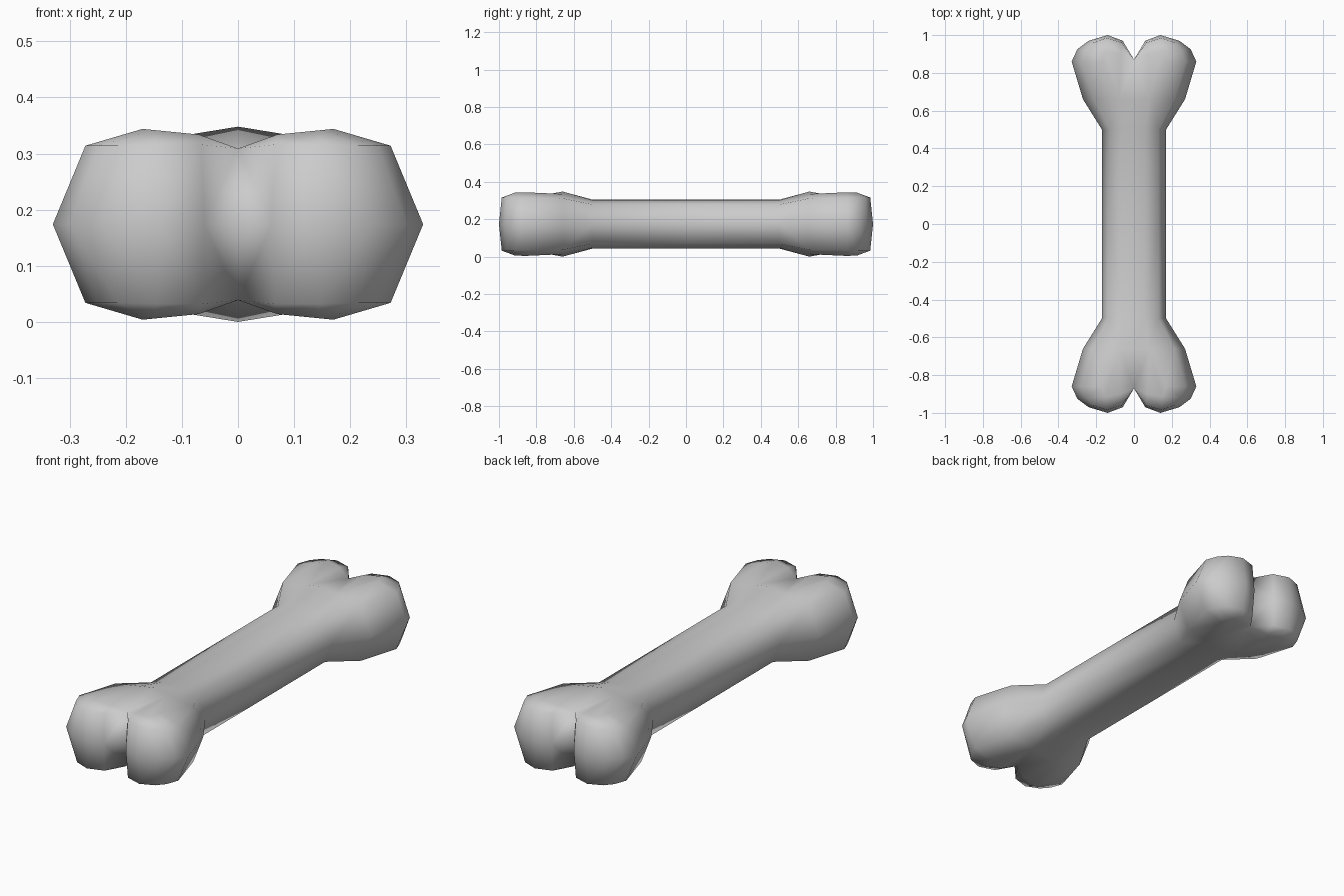
import bpy, bmesh
from mathutils import Vector

if "Cube" in bpy.data.objects:
    bpy.data.objects.remove(bpy.data.objects["Cube"])

MID = 0.174  # height of the symmetry plane

# One eighth of the bone, heights relative to the mid plane.
# Each column: (equator x, y), (shoulder x, y, z)
columns = [
    ((0.17, 0.00), (0.13, 0.00, 0.105)),    # shaft middle
    ((0.17, 0.50), (0.13, 0.50, 0.105)),    # shaft end
    ((0.27, 0.66), (0.215, 0.66, 0.138)),   # flare
    ((0.33, 0.86), (0.272, 0.86, 0.140)),   # widest point of knob
    ((0.30, 0.925), (0.25, 0.92, 0.140)),
    ((0.24, 0.97), (0.215, 0.96, 0.140)),
    ((0.14, 1.00), (0.145, 0.985, 0.142)),  # tip of knob
    ((0.06, 0.97), (0.065, 0.96, 0.142)),
    ((0.00, 0.87), (0.00, 0.87, 0.135)),    # cleft
]
# Points on the upper surface
upper = {
    "t0": (0.06, 0.00, 0.126), "c0": (0, 0.00, 0.131),
    "tA": (0.06, 0.50, 0.126), "cA": (0, 0.50, 0.131),
    "tB": (0.08, 0.66, 0.161), "cB": (0, 0.66, 0.174),
    "tC": (0.17, 0.86, 0.170), "tF": (0.15, 0.915, 0.168),
    "tG": (0.07, 0.90, 0.160),
}

bm = bmesh.new()
eq = [bm.verts.new((x, y, 0)) for x, y in (c[0] for c in columns)]
sh = [bm.verts.new(c[1]) for c in columns]
v = {k: bm.verts.new(p) for k, p in upper.items()}
for i, s in enumerate(sh):
    v["s%d" % i] = s

# Side wall
for i in range(len(columns) - 1):
    bm.faces.new((eq[i], eq[i + 1], sh[i + 1], sh[i]))

# Upper surface
for names in ("s0 s1 tA t0", "t0 tA cA c0", "s1 s2 tB tA", "tA tB cB cA",
              "s2 s3 tC tB", "s3 s4 tC", "s4 s5 tF tC", "s5 s6 tF",
              "s6 s7 tG tF", "s7 s8 tG", "tB tC tF", "tB tF tG", "tB tG s8 cB"):
    bm.faces.new([v[n] for n in names.split()])

# Mirror across all three planes
for axis in range(3):
    copy = bmesh.ops.duplicate(bm, geom=bm.verts[:] + bm.edges[:] + bm.faces[:])
    for g in copy["geom"]:
        if isinstance(g, bmesh.types.BMVert):
            g.co[axis] *= -1
    bmesh.ops.remove_doubles(bm, verts=bm.verts[:], dist=0.0005)
bmesh.ops.recalc_face_normals(bm, faces=bm.faces[:])
bmesh.ops.translate(bm, verts=bm.verts[:], vec=Vector((0, 0, MID)))
for f in bm.faces:
    f.smooth = True

mesh = bpy.data.meshes.new("bone")
bm.to_mesh(mesh)
bm.free()
bone = bpy.data.objects.new("bone", mesh)
bpy.context.collection.objects.link(bone)

grey = bpy.data.materials.new("bone grey")
grey.diffuse_color = (0.6, 0.6, 0.6, 1)
grey.use_nodes = True
grey.node_tree.nodes["Principled BSDF"].inputs["Base Color"].default_value = grey.diffuse_color
mesh.materials.append(grey)
